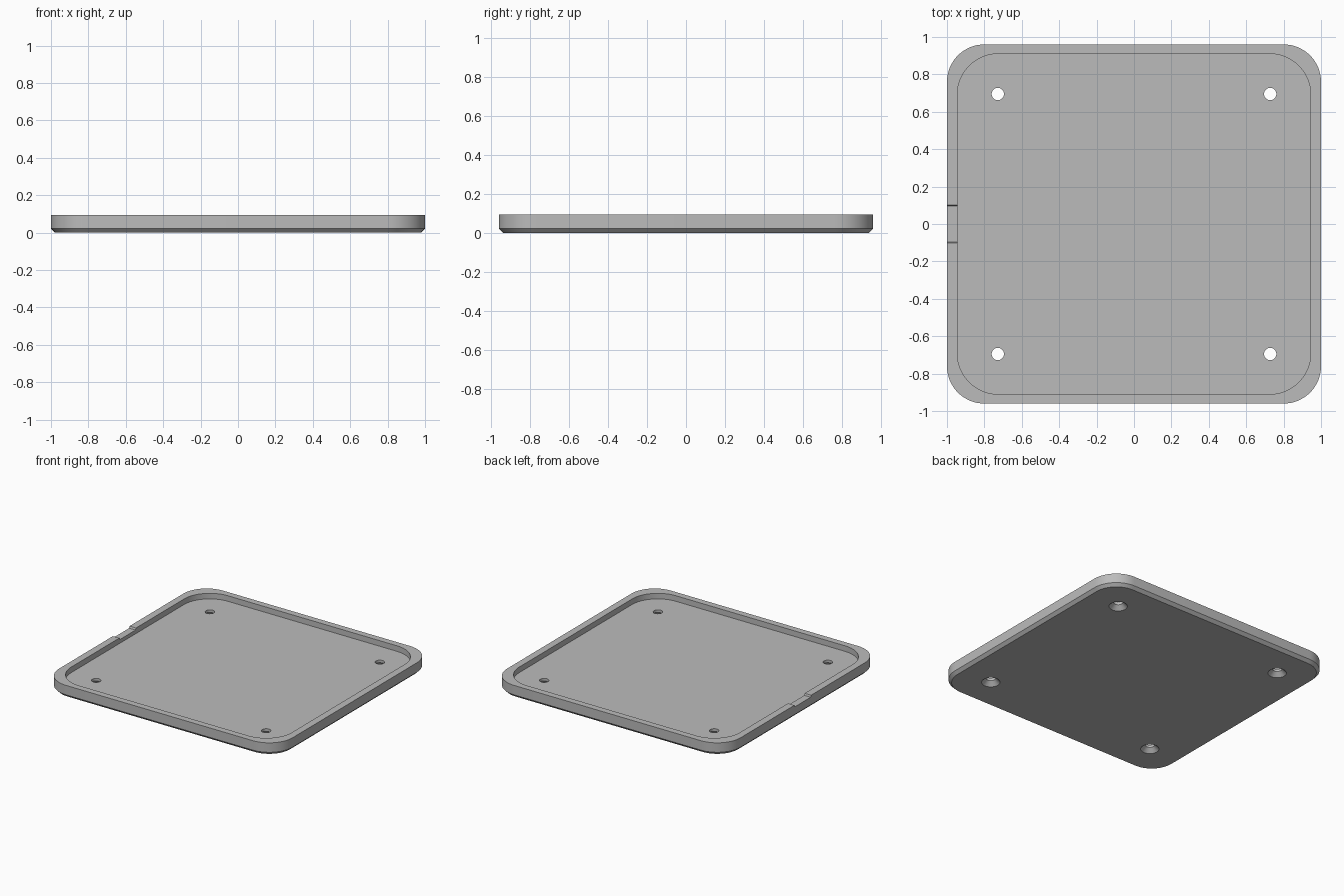
import bpy, bmesh, math

if "Cube" in bpy.data.objects:
    bpy.data.objects.remove(bpy.data.objects["Cube"])

grey = bpy.data.materials.new("plain grey")
grey.diffuse_color = (0.5, 0.5, 0.5, 1)
grey.use_nodes = True
grey.node_tree.nodes["Principled BSDF"].inputs["Base Color"].default_value = grey.diffuse_color

HX, HY, H, FLOOR = 1.0, 0.96, 0.095, 0.052


def rounded_rect(hx, hy, r, z, n=16):
    pts = []
    for k, (sx, sy) in enumerate([(1, 1), (-1, 1), (-1, -1), (1, -1)]):
        for i in range(n + 1):
            a = math.pi / 2 * (k + i / n)
            pts.append((sx * (hx - r) + r * math.cos(a),
                        sy * (hy - r) + r * math.sin(a), z))
    return pts


def circle(cx, cy, r, z, n=32):
    return [(cx + r * math.cos(2 * math.pi * i / n),
             cy + r * math.sin(2 * math.pi * i / n), z) for i in range(n)]


def loft(name, rings):
    """Join rings of equal point count into a closed solid."""
    bm = bmesh.new()
    loops = [[bm.verts.new(p) for p in ring] for ring in rings]
    for a, b in zip(loops, loops[1:]):
        for i in range(len(a)):
            j = (i + 1) % len(a)
            bm.faces.new((a[i], a[j], b[j], b[i]))
    bm.faces.new(loops[0][::-1])
    bm.faces.new(loops[-1])
    bmesh.ops.recalc_face_normals(bm, faces=bm.faces)
    me = bpy.data.meshes.new(name)
    bm.to_mesh(me)
    bm.free()
    me.materials.append(grey)
    ob = bpy.data.objects.new(name, me)
    bpy.context.collection.objects.link(ob)
    return ob


# tray: chamfered base, rounded wall, rim and recessed floor
tray = loft("tray", [
    rounded_rect(HX - 0.022, HY - 0.022, 0.178, 0),
    rounded_rect(HX, HY, 0.2, 0.022),
    rounded_rect(HX, HY, 0.2, H),
    rounded_rect(0.945, 0.91, 0.22, H),
    rounded_rect(0.945, 0.91, 0.22, FLOOR),
])

# countersunk screw holes, wide end underneath
cutters = []
for sx in (-1, 1):
    for sy in (-1, 1):
        x, y = sx * 0.728, sy * 0.695
        cutters.append(loft("screw_hole_cutter", [
            circle(x, y, 0.068, -0.003), circle(x, y, 0.033, 0.032),
            circle(x, y, 0.033, 0.2)]))

# shallow notch with sloped ends in the left rim
cutters.append(loft("rim_notch_cutter", [
    [(x, -0.097, H - 0.014), (x, 0.097, H - 0.014),
     (x, 0.107, H + 0.014), (x, -0.107, H + 0.014)] for x in (-1.05, -0.9)]))

for cutter in cutters:
    mod = tray.modifiers.new("cut", 'BOOLEAN')
    mod.operation, mod.solver, mod.object = 'DIFFERENCE', 'EXACT', cutter
bpy.context.view_layer.objects.active = tray
tray.select_set(True)
for mod in list(tray.modifiers):
    bpy.ops.object.modifier_apply(modifier=mod.name)
for cutter in cutters:
    bpy.data.objects.remove(cutter)

bpy.ops.object.select_all(action='DESELECT')
tray.select_set(True)
bpy.ops.object.shade_smooth_by_angle(angle=math.radians(30))
